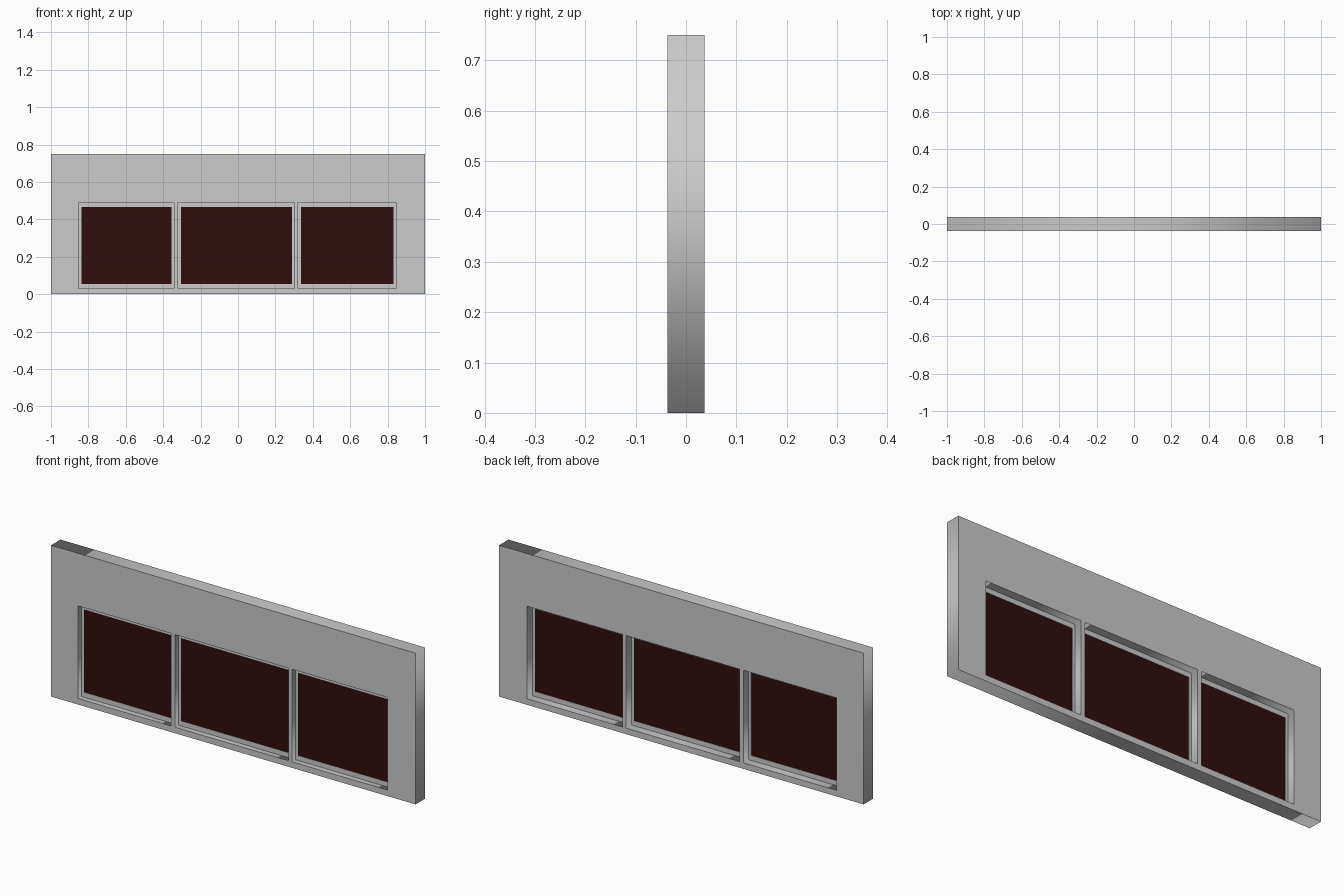
import bpy
from math import pi

if "Cube" in bpy.data.objects:
    bpy.data.objects.remove(bpy.data.objects["Cube"])

# Window openings (x range) and shared heights
OPENINGS = {"left": (-0.852, -0.341), "middle": (-0.32, 0.302), "right": (0.322, 0.846)}
Z0, Z1 = 0.03, 0.489
SIDE, RAIL = 0.014, 0.024      # frame widths: stiles and rails
WALL_T, FRAME_T, FRAME_Y = 0.074, 0.006, -0.007


def panel(name, rects, thickness, y):
    """Upright slab from rectangles (x0, x1, z0, z1); inner ones become holes."""
    curve = bpy.data.curves.new(name, 'CURVE')
    curve.dimensions = '2D'
    curve.fill_mode = 'BOTH'
    curve.extrude = thickness / 2
    for x0, x1, z0, z1 in rects:
        s = curve.splines.new('POLY')
        s.points.add(3)
        for p, (x, z) in zip(s.points, ((x0, z0), (x1, z0), (x1, z1), (x0, z1))):
            p.co = (x, z, 0, 1)
        s.use_cyclic_u = True
    ob = bpy.data.objects.new(name, curve)
    ob.rotation_euler.x = pi / 2
    ob.location.y = y
    bpy.context.collection.objects.link(ob)
    bpy.ops.object.select_all(action='DESELECT')
    bpy.context.view_layer.objects.active = ob
    ob.select_set(True)
    bpy.ops.object.convert(target='MESH')
    return bpy.context.object


glass = bpy.data.materials.new("dark_red_glass")
glass.diffuse_color = (0.03, 0.004, 0.004, 1)
glass.use_nodes = True
glass.node_tree.nodes["Principled BSDF"].inputs["Base Color"].default_value = glass.diffuse_color

# Wall with three openings
panel("wall", [(-1, 1, 0, 0.75)] + [(a, b, Z0, Z1) for a, b in OPENINGS.values()], WALL_T, 0)

# Thin frame and pane in every opening
for side, (a, b) in OPENINGS.items():
    inner = (a + SIDE, b - SIDE, Z0 + RAIL, Z1 - RAIL)
    panel(f"{side}_window_frame", [(a, b, Z0, Z1), inner], FRAME_T, FRAME_Y)
    pane = panel(f"{side}_window_pane", [inner], 0.003, FRAME_Y)
    pane.data.materials.append(glass)
